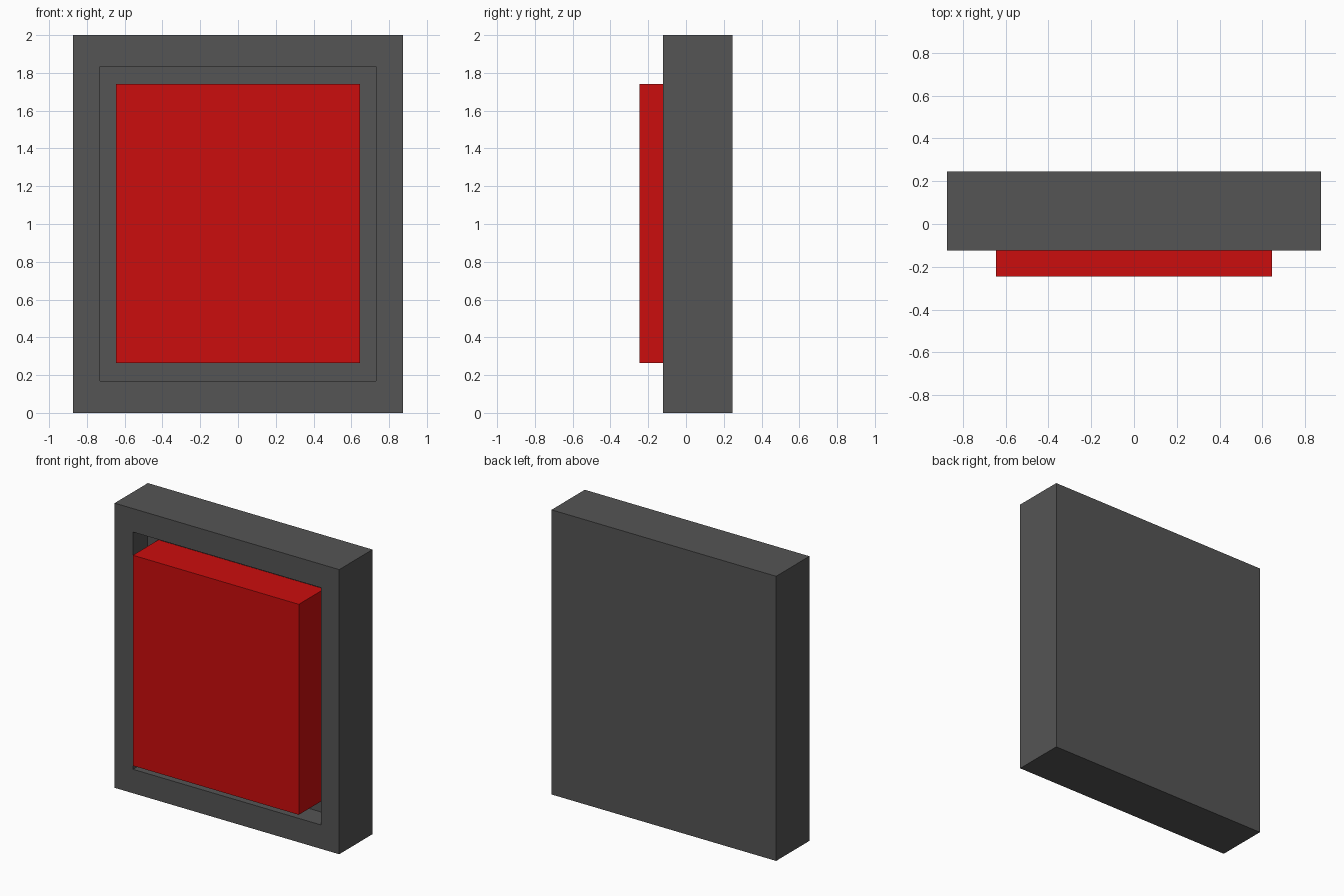
import bpy
import bmesh

if "Cube" in bpy.data.objects:
    bpy.data.objects.remove(bpy.data.objects["Cube"])


def material(name, color):
    m = bpy.data.materials.new(name)
    m.diffuse_color = (*color, 1)
    m.use_nodes = True
    m.node_tree.nodes["Principled BSDF"].inputs["Base Color"].default_value = m.diffuse_color
    return m


def box(name, x, y0, y1, z0, z1, mat):
    bm = bmesh.new()
    bmesh.ops.create_cube(bm, size=1)
    for v in bm.verts:
        v.co.x = x if v.co.x > 0 else -x
        v.co.y = y1 if v.co.y > 0 else y0
        v.co.z = z1 if v.co.z > 0 else z0
    me = bpy.data.meshes.new(name)
    bm.to_mesh(me)
    bm.free()
    me.materials.append(mat)
    ob = bpy.data.objects.new(name, me)
    bpy.context.collection.objects.link(ob)
    return ob


grey = material("dark grey", (0.09, 0.09, 0.09))
red = material("red", (0.60, 0.004, 0.004))

FRONT, FLOOR, BACK = -0.123, 0.037, 0.246

# Housing with a rectangular recess sunk into its front face
housing = box("housing", 0.873, FRONT, BACK, 0, 2, grey)
bm = bmesh.new()
bm.from_mesh(housing.data)
bm.normal_update()
front = min(bm.faces, key=lambda f: f.normal.y)
bmesh.ops.inset_region(bm, faces=[front], thickness=0.1, use_even_offset=True)
for v in front.verts:
    v.co.x = 0.73 if v.co.x > 0 else -0.73
    v.co.z = 1.835 if v.co.z > 1 else 0.168
wall = bmesh.ops.extrude_face_region(bm, geom=[front])
for v in (g for g in wall["geom"] if isinstance(g, bmesh.types.BMVert)):
    v.co.y = FLOOR
if front.is_valid:
    bmesh.ops.delete(bm, geom=[front], context="FACES_ONLY")
bmesh.ops.recalc_face_normals(bm, faces=bm.faces)
bm.to_mesh(housing.data)
bm.free()

# Raised push button standing on the recess floor
box("button", 0.645, -0.246, FLOOR, 0.263, 1.742, red)
